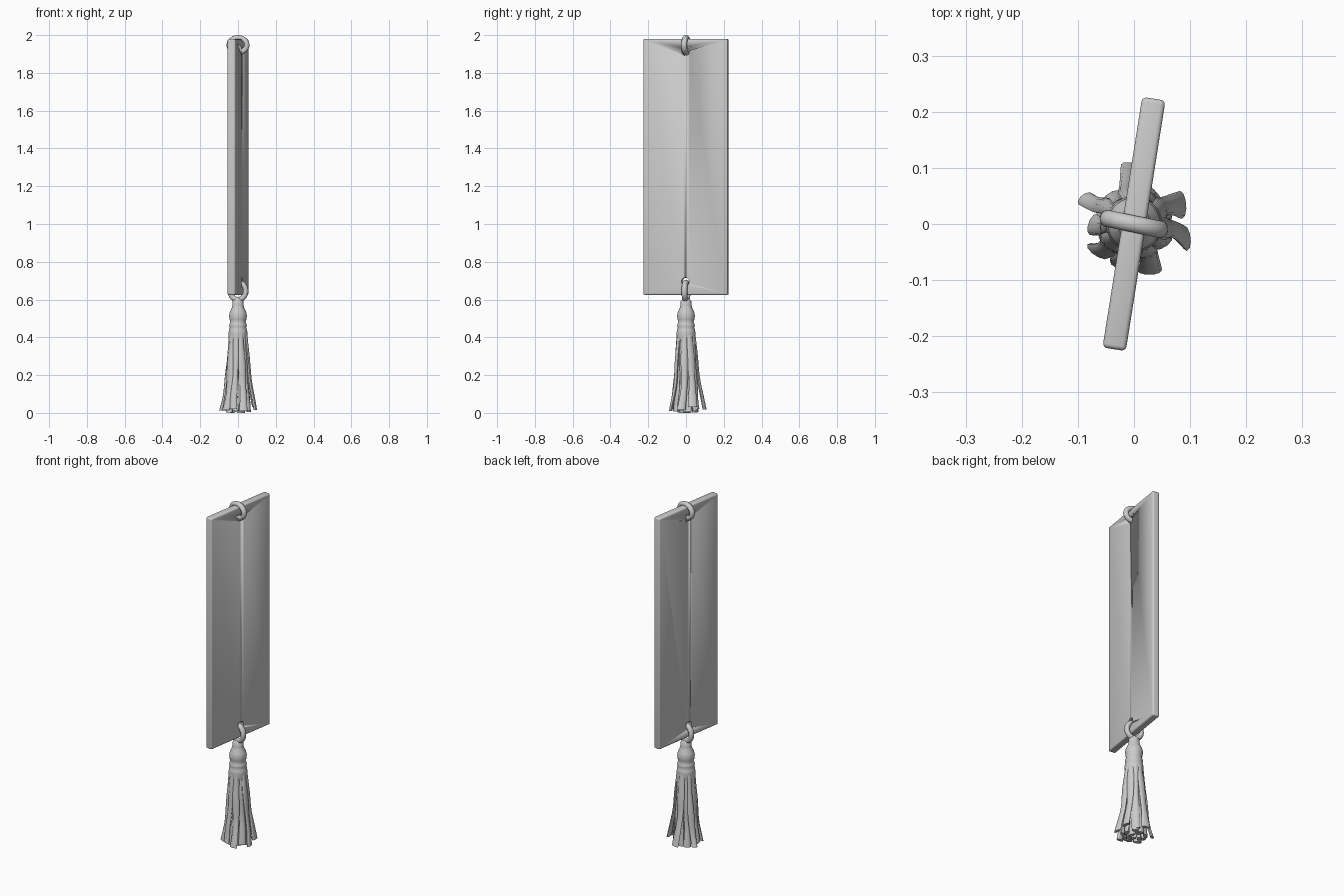
import bpy, bmesh, math, random
from mathutils import Vector, Matrix

random.seed(4)
cube = bpy.data.objects.get("Cube")
if cube:
    bpy.data.objects.remove(cube)

grey = bpy.data.materials.new("light grey")
grey.use_nodes = True
GREY = (0.6, 0.6, 0.6, 1)
grey.diffuse_color = GREY
grey.node_tree.nodes["Principled BSDF"].inputs["Base Color"].default_value = GREY

TURN = math.radians(-9)


def add_object(name, bm, smooth=True):
    bmesh.ops.recalc_face_normals(bm, faces=bm.faces)
    mesh = bpy.data.meshes.new(name)
    bm.to_mesh(mesh)
    bm.free()
    obj = bpy.data.objects.new(name, mesh)
    bpy.context.collection.objects.link(obj)
    mesh.materials.append(grey)
    for p in mesh.polygons:
        p.use_smooth = smooth
    return obj


def loft(bm, loops, closed=False):
    """Skin a list of point loops; cap the ends unless the path is closed."""
    rows = [[bm.verts.new(p) for p in loop] for loop in loops]
    n = len(rows[0])
    pairs = list(zip(rows, rows[1:]))
    if closed:
        pairs.append((rows[-1], rows[0]))
    else:
        bm.faces.new(rows[0])
        bm.faces.new(rows[-1])
    for a, b in pairs:
        for i in range(n):
            j = (i + 1) % n
            bm.faces.new((a[i], a[j], b[j], b[i]))


def ellipse(centre, u, v, n):
    angles = [math.tau * i / n for i in range(n)]
    return [centre + u * math.cos(a) + v * math.sin(a) for a in angles]


# Flat tag with rounded edges and two holes
bm = bmesh.new()
bmesh.ops.create_cube(bm, size=1, matrix=Matrix.Diagonal((0.042, 0.452, 1.355, 1)))
bmesh.ops.bevel(bm, geom=bm.edges[:], offset=0.008, segments=3, profile=0.5, affect='EDGES')
tag = add_object("tag", bm)
tag.location.z = 1.302
tag.rotation_euler.z = TURN

for label, z in (("top", 1.912), ("bottom", 0.695)):
    bm = bmesh.new()
    bmesh.ops.create_cone(bm, cap_ends=True, segments=24, radius1=0.021, radius2=0.021,
                          depth=0.2, matrix=Matrix.Rotation(math.pi / 2, 4, 'Y'))
    cutter = add_object(label + "_hole_cutter", bm)
    cutter.location.z = z
    cutter.rotation_euler.z = TURN
    cutter.hide_render = True
    cutter.hide_set(True)
    cut = tag.modifiers.new(label + "_hole", 'BOOLEAN')
    cut.object = cutter
    cut.solver = 'EXACT'


# Rings threaded through the holes
def ring(name, z, rx, rz, tube):
    bm = bmesh.new()
    loops = []
    for i in range(40):
        a = math.tau * i / 40
        out = Vector((math.cos(a), 0, math.sin(a)))
        centre = Vector((rx * out.x, 0, rz * out.z))
        loops.append(ellipse(centre, out * tube, Vector((0, tube * 1.1, 0)), 14))
    loft(bm, loops, closed=True)
    obj = add_object(name, bm)
    obj.location.z = z
    obj.rotation_euler.z = TURN * 1.3


ring("top_ring", 1.947, 0.048, 0.039, 0.014)
ring("tassel_ring", 0.645, 0.042, 0.046, 0.014)

# Turned tassel head: neck, bulb and binding
profile = [(0.018, 0.605), (0.029, 0.59), (0.029, 0.57), (0.033, 0.555), (0.043, 0.535),
           (0.047, 0.515), (0.045, 0.495), (0.040, 0.48), (0.045, 0.47), (0.047, 0.46),
           (0.043, 0.45), (0.048, 0.44), (0.050, 0.42), (0.047, 0.39)]
X, Y = Vector((1, 0, 0)), Vector((0, 1, 0))
bm = bmesh.new()
loft(bm, [ellipse(Vector((0, 0, z)), X * r, Y * r, 28) for r, z in profile])
add_object("tassel_head", bm)


# Tassel strands: flattened, wavy tapes that flare and flick out at the tip
def strand(bm, angle, top_r, end_r, end_z, width, thick):
    phase = random.uniform(0, math.tau)
    sway = random.uniform(0.05, 0.11)
    twist = random.uniform(-0.5, 0.5)
    steps = 14
    loops = []
    for i in range(steps + 1):
        t = i / steps
        a = angle + sway * math.sin(phase + 6 * t) * t
        r = top_r + (end_r - top_r) * (0.75 * t + 0.25 * t ** 6)
        r += 0.003 * math.sin(phase + 11 * t) * t
        centre = Vector((r * math.cos(a), r * math.sin(a), 0.44 + (end_z - 0.44) * t))
        b = a + twist * t
        radial = Vector((math.cos(b), math.sin(b), 0))
        side = Vector((-radial.y, radial.x, 0))
        grow = 0.75 + 0.25 * t + 0.12 * math.sin(phase + 9 * t)
        loops.append(ellipse(centre, side * width * grow, radial * thick, 10))
    loft(bm, loops)


bm = bmesh.new()
# Outer strands spread widest, inner layers fill the skirt
for degrees, reach in ((150, 0.095), (95, 0.10), (62, 0.065), (28, 0.092), (-10, 0.095),
                       (-68, 0.085), (-105, 0.078), (-142, 0.078), (182, 0.07)):
    strand(bm, math.radians(degrees), 0.040, reach, random.uniform(0.02, 0.045),
           random.uniform(0.017, 0.023), 0.009)
for count, top, end, low in ((9, 0.033, 0.058, 0.012), (5, 0.016, 0.028, 0.01)):
    for i in range(count):
        strand(bm, math.tau * (i + 0.3) / count, top, end,
               low + random.uniform(0, 0.015), 0.020, 0.011)
lowest = min(v.co.z for v in bm.verts)
bmesh.ops.translate(bm, verts=bm.verts[:], vec=(0, 0, -lowest))
add_object("tassel_strands", bm)

# Keep hard edges crisp
for obj in bpy.context.view_layer.objects:
    obj.select_set(obj.name in {"tag", "tassel_strands", "tassel_head"})
bpy.context.view_layer.objects.active = tag
bpy.ops.object.shade_smooth_by_angle(angle=math.radians(50))
